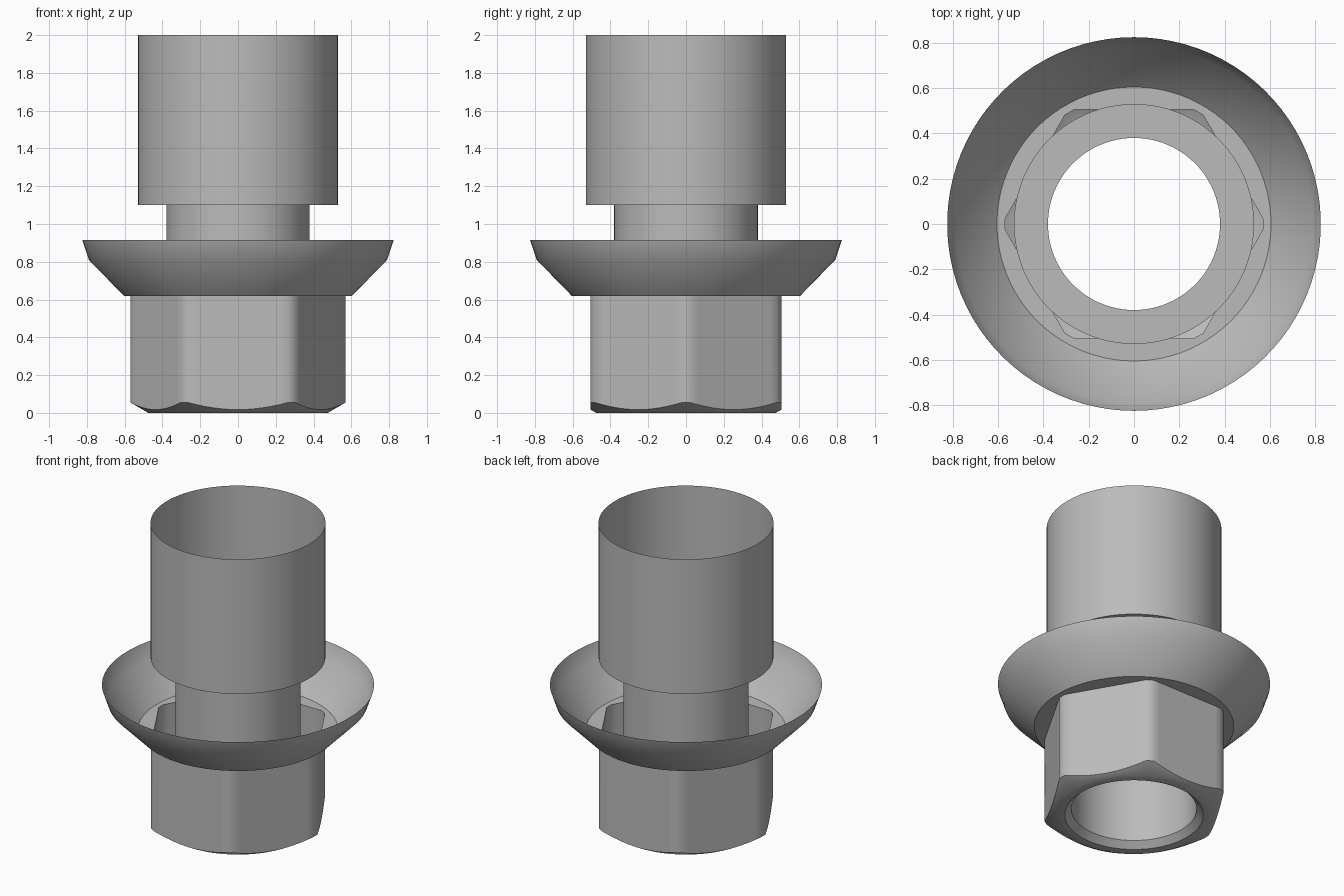
import bpy, bmesh, math

cube = bpy.data.objects.get("Cube")
if cube:
    bpy.data.objects.remove(cube, do_unlink=True)

# Material
grey = bpy.data.materials.new("plain grey")
grey.use_nodes = True
colour = (0.5, 0.5, 0.5, 1)
grey.diffuse_color = colour
grey.node_tree.nodes["Principled BSDF"].inputs["Base Color"].default_value = colour

APOTHEM, CORNER = 0.505, 0.57      # hex flats and trimmed corners
HEX_TOP, FACE_R = 0.62, 0.475      # top of hex, start of its bottom chamfer
FACE_STEPS = 14

# Angles that fall exactly on the edges of the trimmed hex corners
half = math.acos(APOTHEM / CORNER)
angles = [math.radians(30 + 60 * f) - half + 2 * half * i / FACE_STEPS
          for f in range(6) for i in range(FACE_STEPS + 1)]


def hex_radius(a):
    off = (a % math.radians(60)) - math.radians(30)
    return min(APOTHEM / math.cos(off), CORNER)


def hex_top(a):
    return hex_radius(a), HEX_TOP


def hex_chamfer(a):
    r = hex_radius(a)
    return r, (r - FACE_R) * math.tan(math.radians(30))


def loft(name, rings):
    """Open skin through rings, each a (radius, z) pair or a function of angle."""
    bm = bmesh.new()
    loops = []
    for ring in rings:
        loop = []
        for a in angles:
            r, z = ring(a) if callable(ring) else ring
            loop.append(bm.verts.new((r * math.cos(a), r * math.sin(a), z)))
        loops.append(loop)
    n = len(angles)
    for low, high in zip(loops, loops[1:]):
        for i in range(n):
            j = (i + 1) % n
            bm.faces.new((low[i], low[j], high[j], high[i]))
    mesh = bpy.data.meshes.new(name)
    bm.to_mesh(mesh)
    bm.free()
    mesh.materials.append(grey)
    obj = bpy.data.objects.new(name, mesh)
    bpy.context.collection.objects.link(obj)
    bpy.ops.object.select_all(action="DESELECT")
    obj.select_set(True)
    bpy.context.view_layer.objects.active = obj
    bpy.ops.object.shade_smooth_by_angle(angle=math.radians(40))
    return obj


# Open-topped sleeve with its ring-shaped floor
loft("sleeve", [(0.38, 1.1), (0.53, 1.1), (0.53, 2.0)])

# Thin tube running from the bottom opening up to the sleeve
loft("neck_tube", [(0.38, 0.04), (0.38, 1.1)])

# Hollow hex with chamfered bottom and countersunk opening
loft("hex_body", [(0.38, 0.04), (0.42, 0), (FACE_R, 0), hex_chamfer, hex_top])

# Flared dish around the top of the hex
loft("flange", [hex_top, (0.605, HEX_TOP), (0.79, 0.81), (0.825, 0.915)])
